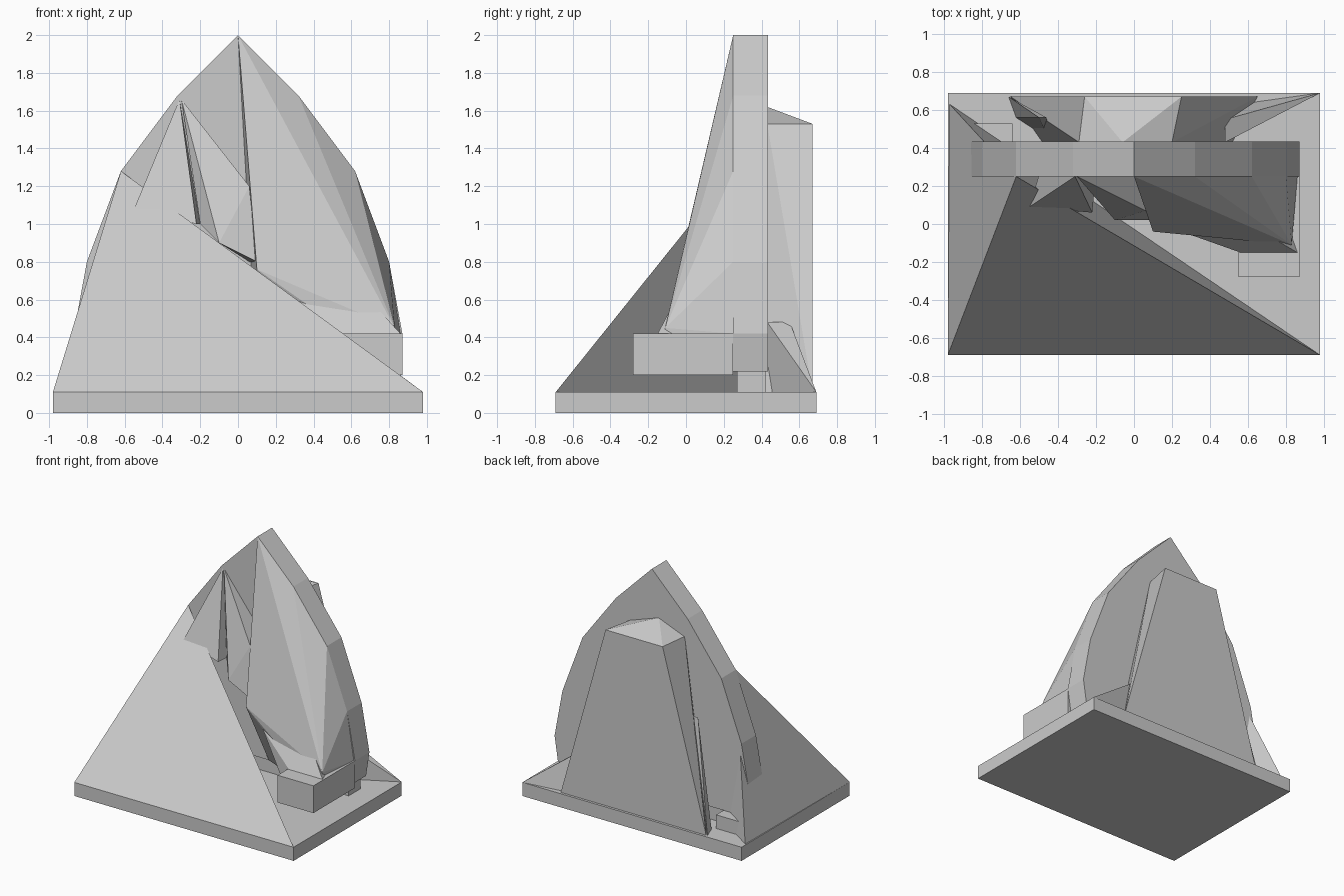
import bpy
import bmesh
from mathutils import Vector

cube = bpy.data.objects.get("Cube")
if cube:
    bpy.data.objects.remove(cube, do_unlink=True)

stone = bpy.data.materials.new("light_grey_stone")
stone.use_nodes = True
GREY = (0.6, 0.6, 0.6, 1)
stone.diffuse_color = GREY
stone.node_tree.nodes["Principled BSDF"].inputs["Base Color"].default_value = GREY


def finish(name, bm):
    bmesh.ops.recalc_face_normals(bm, faces=bm.faces)
    mesh = bpy.data.meshes.new(name)
    bm.to_mesh(mesh)
    bm.free()
    mesh.materials.append(stone)
    obj = bpy.data.objects.new(name, mesh)
    bpy.context.collection.objects.link(obj)
    return obj


def box(name, low, high):
    bm = bmesh.new()
    bmesh.ops.create_cube(bm, size=1)
    low, high = Vector(low), Vector(high)
    for v in bm.verts:
        v.co = (low + high) / 2 + v.co * (high - low)
    return finish(name, bm)


def rock(name, *points):
    """Faceted solid wrapped around a few corner points."""
    bm = bmesh.new()
    for p in points:
        bm.verts.new(p)
    result = bmesh.ops.convex_hull(bm, input=bm.verts[:])
    loose = {g for g in result["geom_interior"] + result["geom_unused"]
             if isinstance(g, bmesh.types.BMVert)}
    bmesh.ops.delete(bm, geom=list(loose), context="VERTS")
    return finish(name, bm)


def plate(name, outline, front, back):
    """Upright slab from a front outline."""
    bm = bmesh.new()
    face = bm.faces.new([bm.verts.new((x, front, z)) for x, z in outline])
    moved = bmesh.ops.extrude_face_region(bm, geom=[face])["geom"]
    bmesh.ops.translate(bm, vec=(0, back - front, 0),
                        verts=[g for g in moved if isinstance(g, bmesh.types.BMVert)])
    bm.faces.ensure_lookup_table()
    if not any(abs(f.calc_center_median().y - front) < 1e-4 for f in bm.faces):
        bm.faces.new([v for v in bm.verts if abs(v.co.y - front) < 1e-4])
    return finish(name, bm)


TOP = 0.11  # upper surface of the slab

# Ground slab
box("base_slab", (-0.98, -0.69, 0), (0.98, 0.69, TOP))

# Pointed arch slab
half = [(0.32, 1.68), (0.62, 1.28), (0.8, 0.8), (0.87, 0.42), (0.84, 0.22)]
plate("arch_slab", [(0, 2)] + half + [(-x, z) for x, z in reversed(half)], 0.25, 0.435)
box("arch_footing", (-0.8, 0.27, TOP), (0.8, 0.42, 0.25))

# Large sloping front wedge
rock("front_wedge", (-0.98, -0.69, TOP), (0.98, -0.69, TOP),
     (-0.97, 0.63, TOP), (-0.62, 0.25, 1.28))

# Faceted mass on the front of the arch
rock("front_rock", (0, 0.25, 2), (0.32, 0.25, 1.68), (0.62, 0.25, 1.28),
     (0.8, 0.25, 0.8), (0.86, 0.25, 0.42), (0.84, 0.25, 0.22),
     (0.83, -0.11, 0.45), (0.83, -0.11, 0.25), (0.1, -0.04, 0.76),
     (0.25, -0.04, 0.62), (0.1, 0.25, 0.22))
rock("rock_ledge", (0.25, -0.04, 0.62), (0.67, -0.04, 0.63),
     (0.56, -0.15, 0.42), (0.86, -0.15, 0.42), (0.56, -0.15, 0.2),
     (0.86, -0.15, 0.2), (0.25, 0.25, 0.25), (0.84, 0.25, 0.25))
box("front_step", (0.55, -0.28, 0.2), (0.87, 0.25, 0.42))

# Shards on the upper left of the front
rock("left_shard", (-0.31, 0.25, 1.66), (-0.55, 0.09, 1.08),
     (-0.22, 0.06, 1.0), (-0.5, 0.26, 1.2), (-0.2, 0.26, 1.0))
rock("middle_shard", (-0.3, 0.25, 1.66), (0.06, 0.07, 1.2),
     (0.1, 0.02, 0.8), (-0.1, 0.02, 0.9), (-0.2, 0.14, 1.0),
     (0.06, 0.26, 1.2), (0.06, 0.26, 0.8))

# Tapered buttress behind the arch
rock("back_buttress", (-0.65, 0.67, TOP), (0.65, 0.67, TOP),
     (-0.46, 0.4, TOP), (0.5, 0.4, TOP),
     (-0.26, 0.67, 1.53), (0.25, 0.67, 1.53),
     (-0.29, 0.43, 1.53), (0.2, 0.43, 1.53), (-0.06, 0.43, 1.62))

# Fin, spike and low step beside the buttress
rock("back_fin", (0.98, 0.69, TOP), (0.48, 0.43, 0.48), (0.48, 0.55, 0.48),
     (0.48, 0.62, TOP), (0.48, 0.43, TOP))
rock("back_spike", (-0.66, 0.67, TOP), (-0.62, 0.56, TOP),
     (-0.5, 0.56, 0.98), (-0.46, 0.56, 0.98), (-0.45, 0.45, TOP))
box("back_step", (-0.92, 0.4, TOP), (-0.64, 0.53, 0.22))
